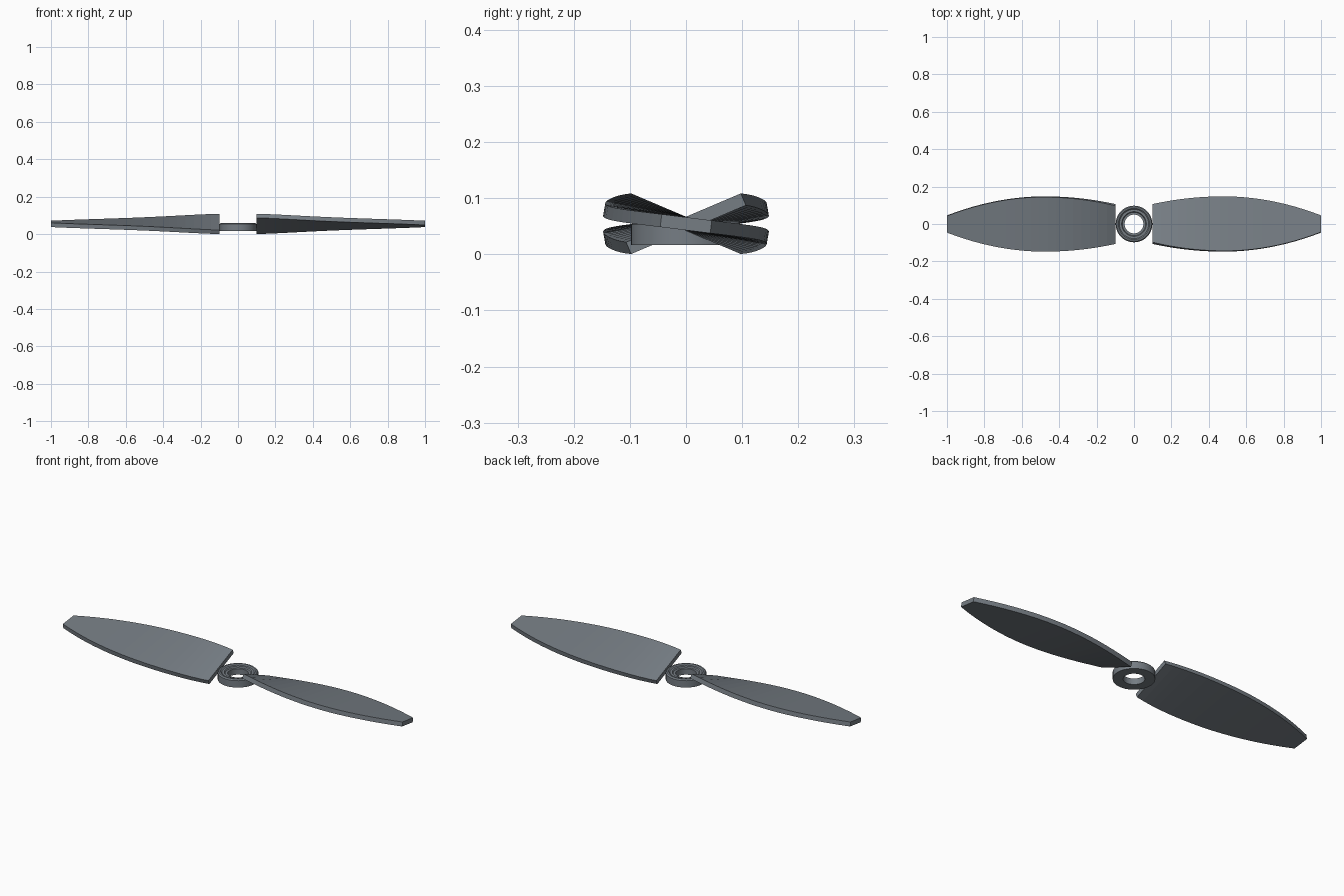
import bpy, bmesh
from math import sin, cos, pi, radians

if "Cube" in bpy.data.objects:
    bpy.data.objects.remove(bpy.data.objects["Cube"])

ZC = 0.0545      # blade axis height
T = 0.0115       # half thickness

slate = bpy.data.materials.new("dark_slate")
slate.diffuse_color = (0.18, 0.205, 0.23, 1)
slate.use_nodes = True
slate.node_tree.nodes["Principled BSDF"].inputs["Base Color"].default_value = slate.diffuse_color


def make_object(name, bm):
    bmesh.ops.recalc_face_normals(bm, faces=bm.faces)
    mesh = bpy.data.meshes.new(name)
    bm.to_mesh(mesh)
    bm.free()
    mesh.materials.append(slate)
    obj = bpy.data.objects.new(name, mesh)
    bpy.context.collection.objects.link(obj)
    return obj


def bridge(bm, a, b):
    n = len(a)
    for i in range(n):
        bm.faces.new((a[i], a[(i + 1) % n], b[(i + 1) % n], b[i]))


# Twisted blade: rectangular sections lofted from root to tip
def blade(name, side, steps=20):
    bm = bmesh.new()
    rings = []
    for i in range(steps + 1):
        t = i / steps
        x = 0.1 + 0.9 * t
        k = 0.27 if x < 0.47 else 0.367
        c = 0.148 - k * (x - 0.47) ** 2
        ang = radians(7 + 16 * (1 - t) ** 3.2)
        ring = []
        for y, z in ((-c, -T), (c, -T), (c, T), (-c, T)):
            yy = y * cos(ang) + z * sin(ang)
            zz = -y * sin(ang) + z * cos(ang)
            ring.append(bm.verts.new((side * x, side * yy, ZC + zz)))
        rings.append(ring)
    for a, b in zip(rings, rings[1:]):
        bridge(bm, a, b)
    bm.faces.new(rings[0])
    bm.faces.new(rings[-1])
    return make_object(name, bm)


blade("blade_right", 1)
blade("blade_left", -1)

# Hub ring: lathed closed profile with a chamfered shoulder and a stepped groove
profile = [(0.05, 0.0165), (0.098, 0.0165), (0.098, 0.053), (0.092, 0.059),
           (0.084, 0.059), (0.078, 0.054), (0.066, 0.054), (0.062, 0.048),
           (0.05, 0.048)]
bm = bmesh.new()
N = 48
rings = [[bm.verts.new((r * cos(2 * pi * i / N), r * sin(2 * pi * i / N), z))
          for r, z in profile] for i in range(N)]
for i in range(N):
    bridge(bm, rings[i], rings[(i + 1) % N])
hub = make_object("hub_ring", bm)
bpy.context.view_layer.objects.active = hub
hub.select_set(True)
bpy.ops.object.shade_smooth_by_angle(angle=radians(30))
